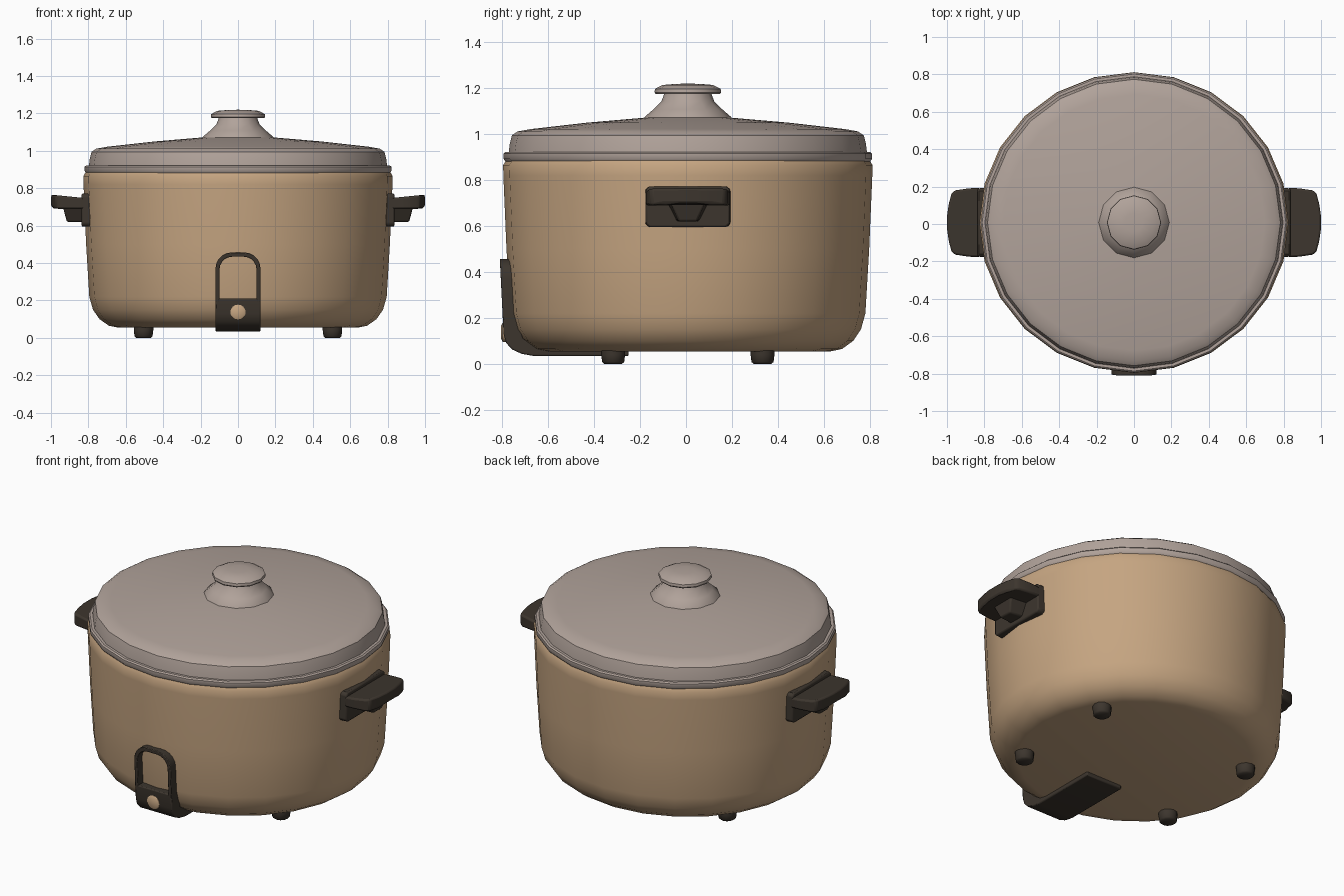
import bpy, bmesh, math

if "Cube" in bpy.data.objects:
    bpy.data.objects.remove(bpy.data.objects["Cube"])

CY = 0.008  # centre of the pot in y


def material(name, rgb):
    m = bpy.data.materials.new(name)
    m.diffuse_color = (*rgb, 1)
    m.use_nodes = True
    m.node_tree.nodes["Principled BSDF"].inputs["Base Color"].default_value = m.diffuse_color
    return m


TAN = material("tan enamel", (0.56, 0.375, 0.22))
GREY = material("warm grey metal", (0.44, 0.365, 0.325))
DARK = material("dark brown plastic", (0.046, 0.036, 0.027))


def finish(name, bm, mat, angle=35, bevel=0):
    bmesh.ops.recalc_face_normals(bm, faces=bm.faces)
    me = bpy.data.meshes.new(name)
    bm.to_mesh(me)
    bm.free()
    me.materials.append(mat)
    me.shade_smooth()
    me.set_sharp_from_angle(angle=math.radians(angle))
    ob = bpy.data.objects.new(name, me)
    bpy.context.collection.objects.link(ob)
    if bevel:
        b = ob.modifiers.new("bevel", 'BEVEL')
        b.width = bevel
        b.segments = 2
        b.limit_method = 'ANGLE'
        b.angle_limit = math.radians(40)
    return ob


def lathe(name, profile, n, mat, at=(0, CY, 0), sx=1, sy=1, angle=35):
    """Spin (radius, z) points around z; radius 0 closes an end."""
    bm = bmesh.new()
    rings = []
    for r, z in profile:
        count = n if r > 0 else 1
        rings.append([bm.verts.new((at[0] + sx * r * math.cos(math.tau * i / n),
                                    at[1] + sy * r * math.sin(math.tau * i / n),
                                    at[2] + z)) for i in range(count)])
    for a, b in zip(rings, rings[1:]):
        for i in range(n):
            k = (i + 1) % n
            quad = [a[i % len(a)], a[k % len(a)], b[k % len(b)], b[i % len(b)]]
            bm.faces.new(list(dict.fromkeys(quad)))
    return finish(name, bm, mat, angle)


def loft(name, lower, upper, mat, bevel=0, angle=35):
    """Solid between two matching 3D outlines."""
    bm = bmesh.new()
    a = [bm.verts.new(p) for p in lower]
    b = [bm.verts.new(p) for p in upper]
    bm.faces.new(a)
    bm.faces.new(b)
    for i in range(len(a)):
        k = (i + 1) % len(a)
        bm.faces.new((a[i], a[k], b[k], b[i]))
    return finish(name, bm, mat, angle, bevel)


# pot body with rounded base
lathe("pot_body", [(0, 0.055), (0.64, 0.055), (0.69, 0.065), (0.74, 0.1), (0.775, 0.15),
                   (0.795, 0.22), (0.812, 0.5), (0.826, 0.82), (0.827, 0.865),
                   (0.815, 0.885), (0.74, 0.885)], 24, TAN, sy=0.972)

# lid with rolled rim and shallow dome
lathe("lid", [(0.74, 0.882), (0.812, 0.882), (0.82, 0.892), (0.82, 0.915), (0.812, 0.922),
              (0.797, 0.922), (0.792, 0.96), (0.783, 0.995), (0.757, 1.012), (0.70, 1.022),
              (0.45, 1.05), (0.19, 1.072), (0, 1.076)], 24, GREY, sy=0.978, angle=40)

# lid knob
lathe("lid_knob", [(0.19, 1.068), (0.188, 1.075), (0.15, 1.108), (0.115, 1.142), (0.103, 1.175),
                   (0.14, 1.175), (0.145, 1.182), (0.143, 1.197), (0.11, 1.214),
                   (0.05, 1.219), (0, 1.22)], 12, GREY)

# side handles
for s, side in ((1, "right"), (-1, "left")):
    # mounting plate
    c = [(-0.186, 0.61), (-0.17, 0.595), (0.17, 0.595), (0.186, 0.61), (0.186, 0.76),
         (0.17, 0.772), (-0.17, 0.772), (-0.186, 0.76)]
    loft(side + "_handle_plate", [(s * 0.78, CY + y, z) for y, z in c],
         [(s * 0.836, CY + y * 0.98, z) for y, z in c], DARK, 0.008)
    # grip, slightly dished on top
    half = [(0.82, 0.184), (0.88, 0.183), (0.955, 0.172), (0.975, 0.158), (0.99, 0.1), (0.999, 0.04)]
    out = [(x, y) for x, y in half] + [(x, -y) for x, y in reversed(half)]
    loft(side + "_handle_grip",
         [(s * x, CY + y, 0.70 - 0.01 * (abs(y) > 0.15)) for x, y in out],
         [(s * x, CY + y, 0.748 + 0.018 * (x - 0.82) / 0.18) for x, y in out], DARK, 0.01)
    # tapered rib under the grip
    loft(side + "_handle_rib",
         [(s * x, CY + y, 0.62) for x, y in ((0.80, -0.05), (0.915, -0.04), (0.915, 0.04), (0.80, 0.05))],
         [(s * x, CY + y, 0.715) for x, y in ((0.80, -0.10), (0.94, -0.08), (0.94, 0.08), (0.80, 0.10))],
         DARK, 0.008)


# arched frame of the front switch panel
def arch(w, top, r):
    pts = [(-w, 0.19)]
    for cx, start in ((-w + r, 180), (w - r, 90)):
        for i in range(6):
            a = math.radians(start - 18 * i)
            pts.append((cx + r * math.cos(a), top - r + r * math.sin(a)))
    return pts + [(w, 0.19)]


ring = arch(0.12, 0.457, 0.085) + arch(0.099, 0.434, 0.068)[::-1]
loft("switch_frame", [(x, -0.74, z) for x, z in ring],
     [(x, -0.797 - 0.05 * (z - 0.19), z) for x, z in ring], DARK, 0.004)

# lower switch block, wrapping under the base
strap = [(-0.798, 0.212), (-0.794, 0.13), (-0.782, 0.09), (-0.755, 0.062), (-0.715, 0.044),
         (-0.66, 0.034), (-0.25, 0.034), (-0.25, 0.062), (-0.64, 0.07), (-0.71, 0.11), (-0.74, 0.212)]
loft("switch_block", [(-0.12, y, z) for y, z in strap],
     [(0.12, y, z) for y, z in strap], DARK, 0.006)

# round switch button
button = lathe("switch_button", [(0.041, -0.02), (0.041, 0.004), (0.03, 0.01), (0, 0.012)],
               16, TAN, at=(0, 0, 0))
button.rotation_euler = (math.radians(90), 0, 0)
button.location = (0, -0.794, 0.137)

# four feet
for x in (-0.505, 0.505):
    for y in (-0.325, 0.325):
        lathe("foot", [(0, 0), (0.038, 0), (0.048, 0.008), (0.052, 0.04), (0.052, 0.07)],
              12, DARK, at=(x, CY + y, 0), angle=50)
